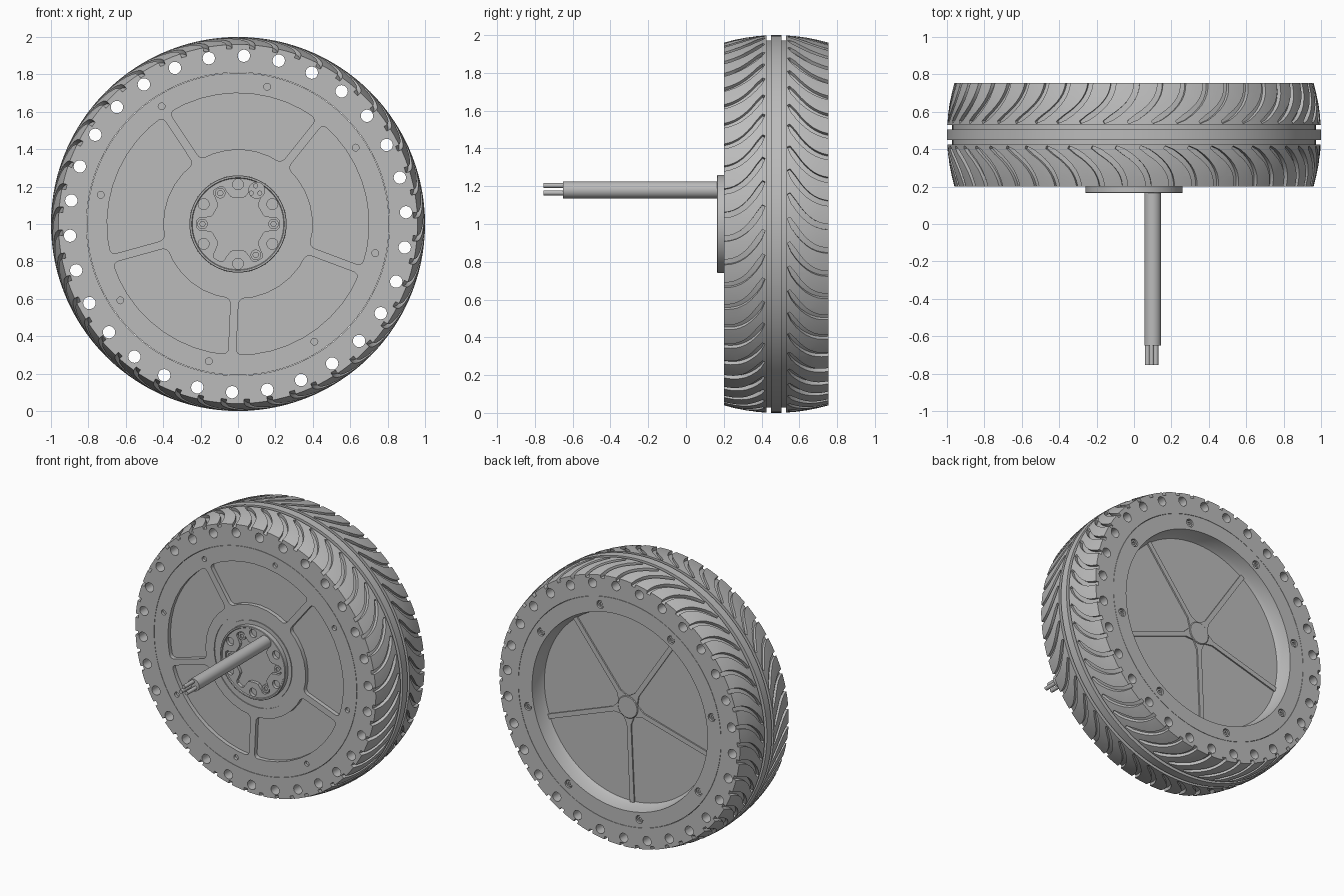
import bpy, bmesh
from math import sin, cos, pi, radians, asin

cube = bpy.data.objects.get("Cube")
if cube:
    bpy.data.objects.remove(cube)

GREY = bpy.data.materials.new("mid_grey")
GREY.use_nodes = True
colour = (0.5, 0.5, 0.5, 1)
GREY.diffuse_color = colour
GREY.node_tree.nodes["Principled BSDF"].inputs["Base Color"].default_value = colour

MID = 0.4775            # middle of the tyre width
FRONT, BACK = 0.2, 0.755
FLOOR = 0.65            # floor of the rear dish
SPOKES = [radians(51.4 + 72 * k) for k in range(5)]
BOLTS = [radians(33 + 45 * k) for k in range(8)]


def polar(r, a, cx=0, cz=1):
    return (cx + r * cos(a), cz + r * sin(a))


def circle(r, centre=(0, 1), n=20):
    return [polar(r, 2 * pi * k / n, *centre) for k in range(n)]


def make(name, bm):
    bmesh.ops.recalc_face_normals(bm, faces=bm.faces[:])
    mesh = bpy.data.meshes.new(name)
    bm.to_mesh(mesh)
    bm.free()
    mesh.materials.append(GREY)
    ob = bpy.data.objects.new(name, mesh)
    bpy.context.scene.collection.objects.link(ob)
    return ob


def lathe(name, profile, n, closed=False):
    """Turn (radius, y) points round the wheel axis."""
    bm = bmesh.new()
    vs = [bm.verts.new((r, y, 1)) for r, y in profile]
    pairs = list(zip(vs, vs[1:])) + ([(vs[-1], vs[0])] if closed else [])
    es = [bm.edges.new(p) for p in pairs]
    bmesh.ops.spin(bm, geom=vs + es, cent=(0, 0, 1), axis=(0, 1, 0),
                   angle=2 * pi, steps=n)
    bmesh.ops.remove_doubles(bm, verts=bm.verts[:], dist=0.0002)
    return make(name, bm)


def prism(bm, outline, y0, y1):
    """Extrude an (x, z) outline along y."""
    a = [bm.verts.new((x, y0, z)) for x, z in outline]
    b = [bm.verts.new((x, y1, z)) for x, z in outline]
    bm.faces.new(a)
    bm.faces.new(b[::-1])
    for i in range(len(a)):
        bm.faces.new((a[i - 1], a[i], b[i], b[i - 1]))
    return a, b


def prisms(name, outlines, y0, y1):
    bm = bmesh.new()
    for o in outlines:
        prism(bm, o, y0, y1)
    return make(name, bm)


def cut(ob, cutter):
    cutter.hide_render = True
    mod = ob.modifiers.new("cut", "BOOLEAN")
    mod.operation = "DIFFERENCE"
    mod.solver = "EXACT"
    mod.object = cutter
    deps = bpy.context.evaluated_depsgraph_get()
    deps.update()
    mesh = bpy.data.meshes.new_from_object(ob.evaluated_get(deps))
    ob.modifiers.clear()
    ob.data = mesh
    mesh.materials.clear()
    mesh.materials.append(GREY)
    for p in mesh.polygons:
        p.material_index = 0
    bpy.data.objects.remove(cutter)


# Tyre: crowned ring with two grooves beside a centre rib
def crown(d):
    return 1 - 0.04 * (abs(d) / 0.2775) ** 2


half = [(crown(d), d) for d in (0.2775, 0.22, 0.16, 0.1, 0.052)]
half += [(0.972, 0.052), (0.972, 0.028), (1.0, 0.028)]
profile = [(0.81, FRONT)] + [(r, MID - d) for r, d in half]
profile += [(r, MID + d) for r, d in reversed(half)] + [(0.81, BACK)]
tyre = lathe("tyre", profile, 120, closed=True)

# Round holes through the tyre wall
cut(tyre, prisms("hole_cutter",
                 [circle(0.033, polar(0.9, radians(88 - 12 * k))) for k in range(30)],
                 0.1, 0.9))

# Swept tread grooves on both sides of the rib
bm = bmesh.new()
STEPS, COUNT, SWEEP, BEND = 9, 48, 0.18, 2.4
for side in (-1, 1):
    for k in range(COUNT):
        start = 2 * pi * (k + 0.25 * side) / COUNT
        rings = []
        for i in range(STEPS + 1):
            t = i / STEPS
            d = 0.066 + 0.229 * t
            arc = start - SWEEP * (1 - (1 - t) ** BEND)
            da, dd = -SWEEP * BEND * (1 - t) ** (BEND - 1), 0.229
            length = (da * da + dd * dd) ** 0.5
            w = 0.008 if i == 0 else 0.015
            ring = []
            for s, r in ((-1, crown(d) - 0.022), (1, crown(d) - 0.022), (1, 1.04), (-1, 1.04)):
                x, z = polar(r, arc + s * w * dd / length)
                ring.append(bm.verts.new((x, MID + side * (d - s * w * da / length), z)))
            rings.append(ring)
        for p, q in zip(rings, rings[1:]):
            for j in range(4):
                bm.faces.new((p[j - 1], p[j], q[j], q[j - 1]))
        bm.faces.new(rings[0])
        bm.faces.new(rings[-1][::-1])
cut(tyre, make("tread_cutter", bm))

# Rim: front disc with a shallow ring groove, rear dish
rim = lathe("rim", [(0, 0.2), (0.288, 0.2), (0.288, 0.206), (0.33, 0.206), (0.33, 0.2),
                    (0.808, 0.2), (0.808, 0.755), (0.70, 0.755), (0.69, 0.68),
                    (0.675, FLOOR), (0, FLOOR)], 96)

# Five shallow front pockets with rounded corners
bm = bmesh.new()
for a in SPOKES:
    outline = []
    for r, n, flip in ((0.70, 9, False), (0.40, 6, True)):
        off = asin(0.022 / r)
        arc = [polar(r, a + off + (radians(72) - 2 * off) * i / n) for i in range(n + 1)]
        outline += arc[::-1] if flip else arc
    front, back = prism(bm, outline, 0.1, 0.23)
    corners = [e for e in bm.edges for i in (0, 9, 10, 16)
               if front[i] in e.verts and back[i] in e.verts]
    bmesh.ops.bevel(bm, geom=corners, offset=0.03, segments=4, profile=0.5, affect="EDGES")
cut(rim, make("pocket_cutter", bm))

# Bolt holes, small in front and counterbored behind
spots = [polar(0.75, a) for a in BOLTS]
cut(rim, prisms("front_bolt_cutter", [circle(0.018, p) for p in spots], 0.1, 0.22))
cut(rim, prisms("rear_bolt_cutter", [circle(0.028, p) for p in spots], 0.735, 0.9))


def screws(name, places, r, y0, y1, socket):
    ob = prisms(name, [circle(r, p) for p in places], y0, y1)
    lo, hi = socket
    cut(ob, prisms("socket_cutter", [circle(r * 0.55, p, 6) for p in places], lo, hi))


screws("rear_screws", spots, 0.022, 0.725, 0.748, (0.738, 0.8))

# Rear ribs and centre boss
for i, a in enumerate(SPOKES):
    ux, uz = cos(a), sin(a)
    rib = [(ux * r - uz * w, 1 + uz * r + ux * w)
           for r, w in ((0.05, -0.05), (0.125, -0.017), (0.682, -0.017),
                        (0.682, 0.017), (0.125, 0.017), (0.05, 0.05))]
    prisms("rear_rib_%d" % (i + 1), [rib], FLOOR - 0.01, FLOOR + 0.01)
lathe("rear_boss", [(0, FLOOR + 0.016), (0.075, FLOOR + 0.016), (0.08, FLOOR + 0.012),
                    (0.08, FLOOR - 0.01), (0, FLOOR - 0.01)], 40)

# Hub plate with a lip, star recess and six holes
hub = lathe("hub_plate", [(0, 0.172), (0.244, 0.172), (0.248, 0.165), (0.257, 0.165),
                          (0.26, 0.168), (0.26, 0.205), (0, 0.205)], 64)
star = [polar(r, radians(60 * k + a)) for k in range(6)
        for a, r in ((-21, 0.142), (-15, 0.15), (-10, 0.19), (-9, 0.21), (-5, 0.222),
                     (5, 0.222), (9, 0.21), (10, 0.19), (15, 0.15), (21, 0.142))]
cut(hub, prisms("star_cutter", [star], 0.1, 0.196))
cut(hub, prisms("hub_hole_cutter",
                [circle(0.029, polar(0.212, radians(30 + 60 * k))) for k in range(6)],
                0.1, 0.196))
screws("hub_screws", [polar(0.19, radians(a)) for a in (0, 120, 180, 300)],
       0.028, 0.178, 0.2, (0.1, 0.188))

# Cable with three bare wires
prisms("cable", [circle(0.045, (0.1, 1.18), 32)], -0.65, 0.2)
prisms("cable_wires", [circle(0.0135, polar(0.026, radians(90 + 120 * k), 0.094, 1.178), 14)
                       for k in range(3)], -0.755, -0.64)

# Smooth the round parts, keep hard edges
bpy.ops.object.select_all(action="DESELECT")
for ob in bpy.context.scene.objects:
    if ob.type == "MESH" and ob.data.materials and ob.data.materials[0] == GREY:
        ob.select_set(True)
        bpy.context.view_layer.objects.active = ob
bpy.ops.object.shade_smooth_by_angle(angle=radians(30))
